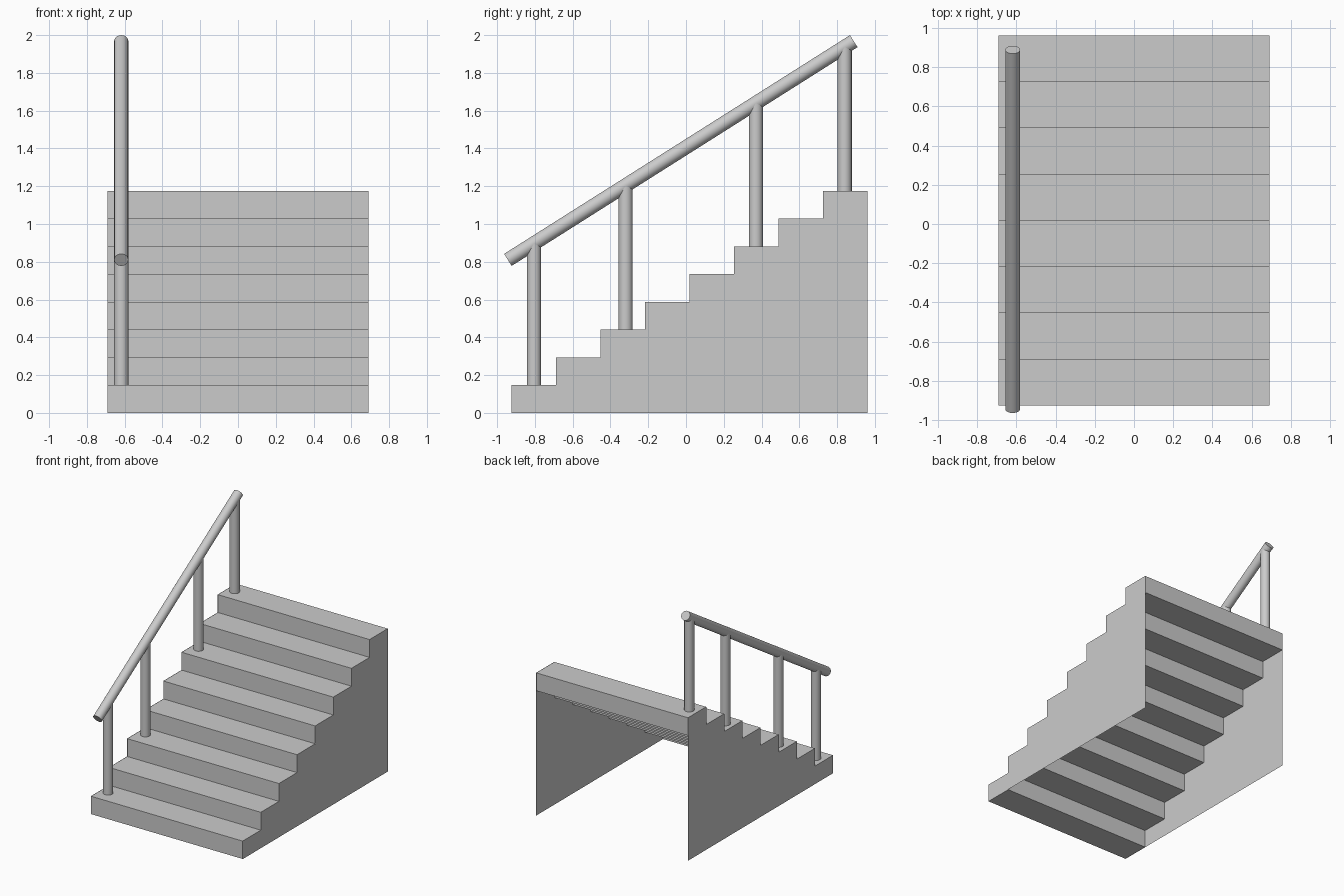
import bpy, math
from mathutils import Vector

if "Cube" in bpy.data.objects:
    bpy.data.objects.remove(bpy.data.objects["Cube"])

N = 8                      # number of steps
HALF_W = 0.69
Y0, Y1, H = -0.925, 0.96, 1.175
RUN, RISE = (Y1 - Y0) / N, H / N
RAIL_X, R = -0.618, 0.0375
RAIL_A = Vector((RAIL_X, -0.943, 0.81))
RAIL_B = Vector((RAIL_X, 0.888, 1.968))


def mesh_object(name, verts, faces):
    me = bpy.data.meshes.new(name)
    me.from_pydata(verts, [], faces)
    me.update()
    ob = bpy.data.objects.new(name, me)
    bpy.context.collection.objects.link(ob)
    return ob


def box(name, lo, hi):
    bpy.ops.mesh.primitive_cube_add(size=1, location=[(a + b) / 2 for a, b in zip(lo, hi)])
    ob = bpy.context.object
    ob.name = name
    ob.scale = [b - a for a, b in zip(lo, hi)]
    bpy.ops.object.transform_apply(location=False, rotation=False, scale=True)


def tube(name, a, b):
    d = b - a
    bpy.ops.mesh.primitive_cylinder_add(vertices=32, radius=R, depth=d.length, location=(a + b) / 2)
    ob = bpy.context.object
    ob.name = name
    ob.rotation_euler = d.to_track_quat('Z', 'Y').to_euler()
    bpy.ops.object.shade_smooth_by_angle(angle=math.radians(40))


# Steps: boxes touching edge to edge, open underneath
for i in range(N):
    box(f"step_{i + 1}", (-HALF_W, Y0 + i * RUN, i * RISE),
        (HALF_W, Y0 + (i + 1) * RUN, (i + 1) * RISE))

# Side panels: thin sheets with the stair profile
profile = [(Y1, 0), (Y0, 0)]
for i in range(N):
    profile += [(Y0 + i * RUN, (i + 1) * RISE), (Y0 + (i + 1) * RUN, (i + 1) * RISE)]
for name, side in (("left_side_panel", -1), ("right_side_panel", 1)):
    order = list(range(len(profile)))
    if side > 0:
        order.reverse()
    mesh_object(name, [(side * (HALF_W + 0.002), y, z) for y, z in profile], [order])

# Sloping handrail
tube("handrail", RAIL_A, RAIL_B)

# Posts from their step up into the rail
slope = (RAIL_B.z - RAIL_A.z) / (RAIL_B.y - RAIL_A.y)
for k, (y, step) in enumerate([(-0.805, 1), (-0.32, 3), (0.37, 6), (0.84, 8)]):
    top = RAIL_A.z + slope * (y - RAIL_A.y)
    tube(f"post_{k + 1}", Vector((RAIL_X, y, step * RISE)), Vector((RAIL_X, y, top)))
